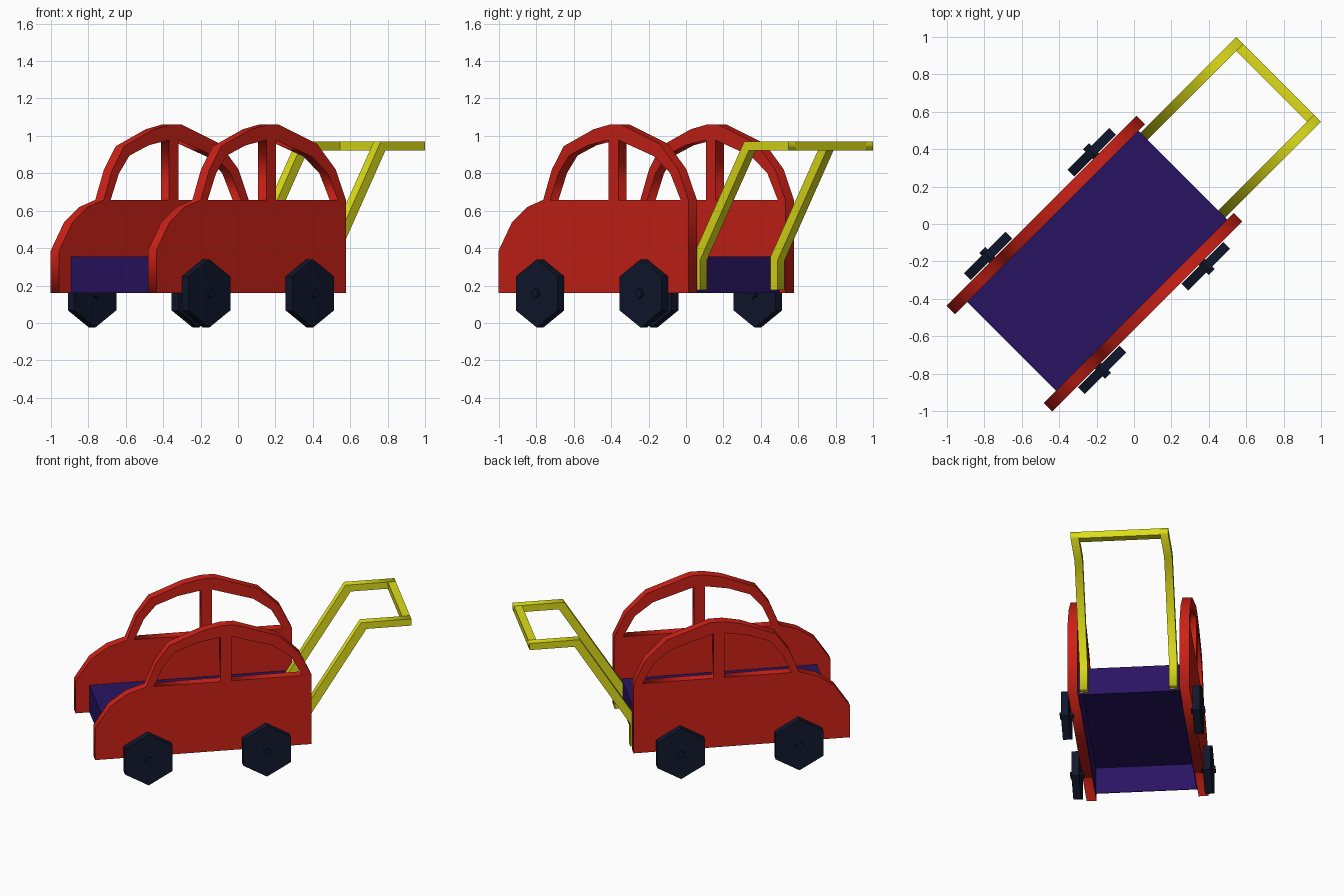
import bpy, bmesh
from math import pi
from mathutils import Matrix

if "Cube" in bpy.data.objects:
    bpy.data.objects.remove(bpy.data.objects["Cube"])

# The cart's length runs along local x (front = -x) and is turned 45 degrees about z
TURN = Matrix.Rotation(pi / 4, 4, 'Z')
UPRIGHT = Matrix.Rotation(pi / 2, 4, 'X')


def material(name, rgb):
    m = bpy.data.materials.new(name)
    m.diffuse_color = (*rgb, 1)
    m.use_nodes = True
    m.node_tree.nodes["Principled BSDF"].inputs["Base Color"].default_value = m.diffuse_color
    return m


RED = material("red", (0.6, 0.015, 0.008))
YELLOW = material("yellow", (0.72, 0.72, 0.01))
PURPLE = material("purple", (0.022, 0.007, 0.12))
NAVY = material("navy", (0.005, 0.009, 0.025))


def add_mesh(name, bm, mat):
    bmesh.ops.recalc_face_normals(bm, faces=bm.faces)
    me = bpy.data.meshes.new(name)
    bm.to_mesh(me)
    bm.free()
    me.materials.append(mat)
    ob = bpy.data.objects.new(name, me)
    ob.matrix_world = TURN
    bpy.context.collection.objects.link(ob)
    return ob


def slab(name, loops, y, half, mat):
    """Upright slab: side outline plus hole outlines in (x, z), extruded across y."""
    cu = bpy.data.curves.new(name, 'CURVE')
    cu.dimensions = '2D'
    cu.fill_mode = 'BOTH'
    cu.extrude = half
    for pts in loops:
        sp = cu.splines.new('POLY')
        sp.points.add(len(pts) - 1)
        for p, (px, pz) in zip(sp.points, pts):
            p.co = (px, pz, 0, 1)
        sp.use_cyclic_u = True
    tmp = bpy.data.objects.new(name + "_curve", cu)
    bpy.context.collection.objects.link(tmp)
    bpy.context.view_layer.update()
    bm = bmesh.new()
    bm.from_mesh(tmp.to_mesh())
    tmp.to_mesh_clear()
    bpy.data.objects.remove(tmp)
    bmesh.ops.remove_doubles(bm, verts=bm.verts, dist=1e-4)
    bmesh.ops.transform(bm, matrix=Matrix.Translation((0, y, 0)) @ UPRIGHT, verts=bm.verts)
    return add_mesh(name, bm, mat)


def box(bm, lo, hi):
    size = [b - a for a, b in zip(lo, hi)]
    mid = [(a + b) / 2 for a, b in zip(lo, hi)]
    bmesh.ops.create_cube(bm, size=1, matrix=Matrix.Translation(mid) @ Matrix.Diagonal((*size, 1)))


def disc(bm, x, y, radius, depth):
    bmesh.ops.create_cone(bm, cap_ends=True, segments=6, radius1=radius, radius2=radius,
                          depth=depth, matrix=Matrix.Translation((x, y, 0.158)) @ UPRIGHT)


# Car-shaped side panels with two windows
outline = [(-1.017, 0.16), (-1.017, 0.387), (-0.915, 0.54), (-0.80, 0.62), (-0.68, 0.658),
           (-0.615, 0.82), (-0.525, 0.945), (-0.30, 1.035), (-0.18, 1.06), (-0.09, 1.06),
           (0.20, 0.957), (0.34, 0.82), (0.418, 0.655), (0.418, 0.16)]
front_window = [(-0.628, 0.658), (-0.565, 0.80), (-0.485, 0.895), (-0.34, 0.95), (-0.185, 0.978)]
front_window.append((-0.185, 0.658))
rear_window = [(-0.113, 0.658), (-0.113, 0.978), (0.16, 0.89), (0.28, 0.80), (0.358, 0.658)]

# Handle side bars: upright, slanted, then level
bar = [(0.37, 0.175), (0.425, 0.175), (0.425, 0.335), (0.795, 0.922), (1.093, 0.922),
       (1.093, 0.97), (0.76, 0.97), (0.37, 0.352)]

for label, s in (("right", -1), ("left", 1)):
    slab(label + "_side_panel", [outline, front_window, rear_window], s * 0.367, 0.032, RED)
    slab(label + "_handle_bar", [bar], s * 0.2935, 0.0265, YELLOW)
    # Six-sided wheels with small hubs
    for end, x in (("front", -0.672), ("rear", 0.112)):
        bm = bmesh.new()
        disc(bm, x, s * 0.431, 0.182, 0.05)
        disc(bm, x, s * 0.43, 0.026, 0.09)
        add_mesh(f"{label}_{end}_wheel", bm, NAVY)

# Grip joining the two handle bars
bm = bmesh.new()
box(bm, (1.04, -0.267, 0.922), (1.093, 0.267, 0.97))
add_mesh("handle_grip", bm, YELLOW)

# Bed: a thin-walled box open underneath
bm = bmesh.new()
box(bm, (-0.926, -0.335, 0.16), (0.37, 0.335, 0.355))
under = [f for f in bm.faces if f.calc_center_median().z < 0.17]
bmesh.ops.delete(bm, geom=under, context='FACES_ONLY')
bed = add_mesh("bed", bm, PURPLE)
shell = bed.modifiers.new("walls", 'SOLIDIFY')
shell.thickness = 0.008
shell.offset = -1
